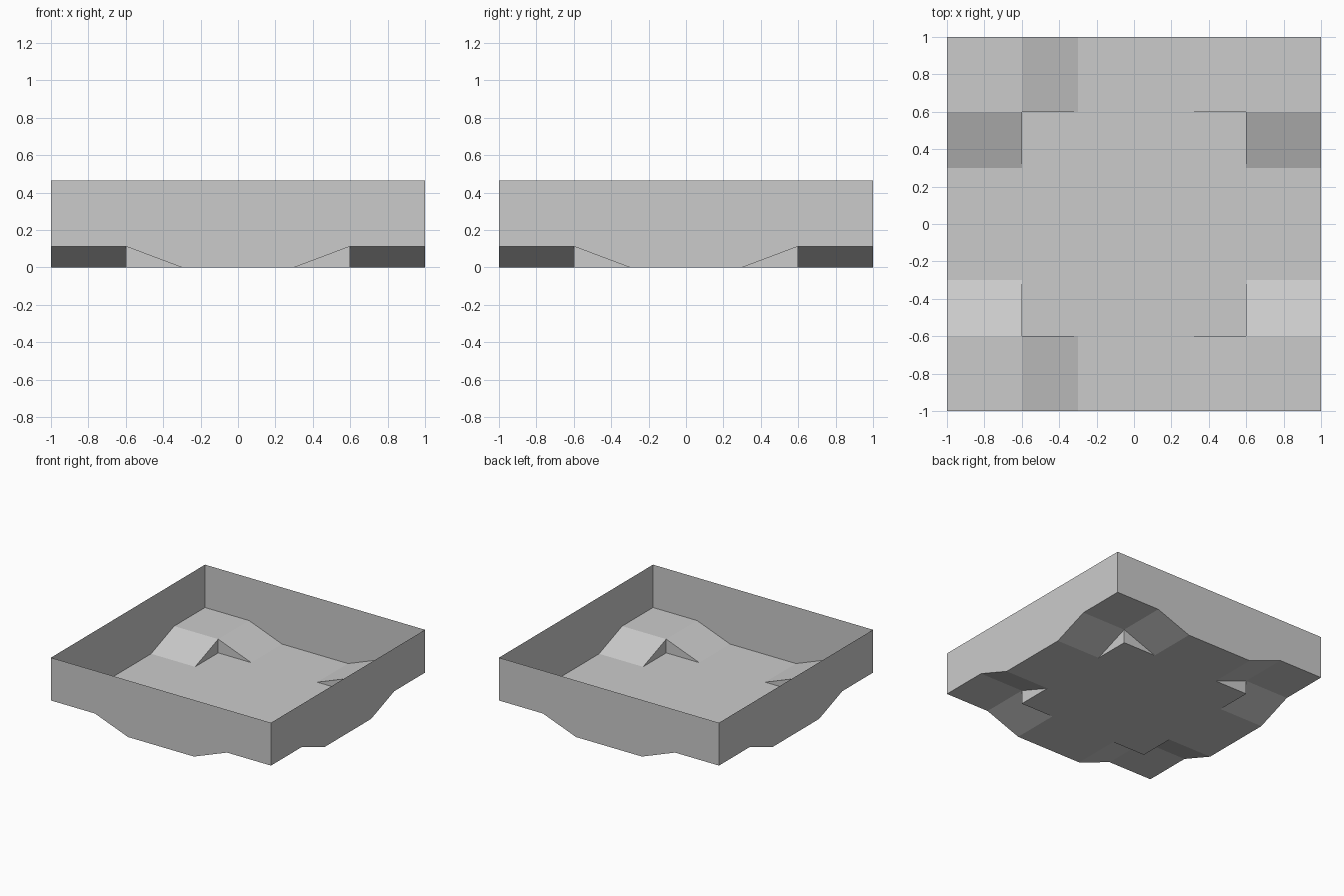
import bpy
import bmesh

if "Cube" in bpy.data.objects:
    bpy.data.objects.remove(bpy.data.objects["Cube"])

RIM, RAISE = 0.465, 0.113      # wall top, corner foot height
A, B, E = 0.3, 0.6, 1.0        # ramp start, ramp end, outer edge

bm = bmesh.new()


def face(points, swap=False):
    """Add a face; swap exchanges x and y to get the diagonal twin."""
    if swap:
        points = [(y, x, z) for x, y, z in reversed(points)]
    bm.faces.new([bm.verts.new(p) for p in points])


# flat cross-shaped floor and raised corner pad (one quadrant)
face([(x, y, 0) for x, y in
      ((0, 0), (0, E), (A, E), (A, B), (B, B), (B, A), (E, A), (E, 0))])
face([(B, B, RAISE), (B, E, RAISE), (E, E, RAISE), (E, B, RAISE)])

for swap in (False, True):
    # ramp up to the corner pad
    face([(A, B, 0), (A, E, 0), (B, E, RAISE), (B, B, RAISE)], swap)
    # upright triangle closing the ramp side
    face([(A, B, 0), (B, B, RAISE), (B, B, 0)], swap)
    # outer wall following the floor outline
    face([(0, E, 0), (0, E, RIM), (E, E, RIM), (E, E, RAISE),
          (B, E, RAISE), (A, E, 0)], swap)

bmesh.ops.remove_doubles(bm, verts=bm.verts, dist=1e-4)
mesh = bpy.data.meshes.new("tray")
bm.to_mesh(mesh)
bm.free()
tray = bpy.data.objects.new("tray", mesh)
bpy.context.collection.objects.link(tray)

# mirror the quadrant to all four corners
mirror = tray.modifiers.new("four_corners", 'MIRROR')
mirror.use_axis = (True, True, False)
mirror.use_clip = True
